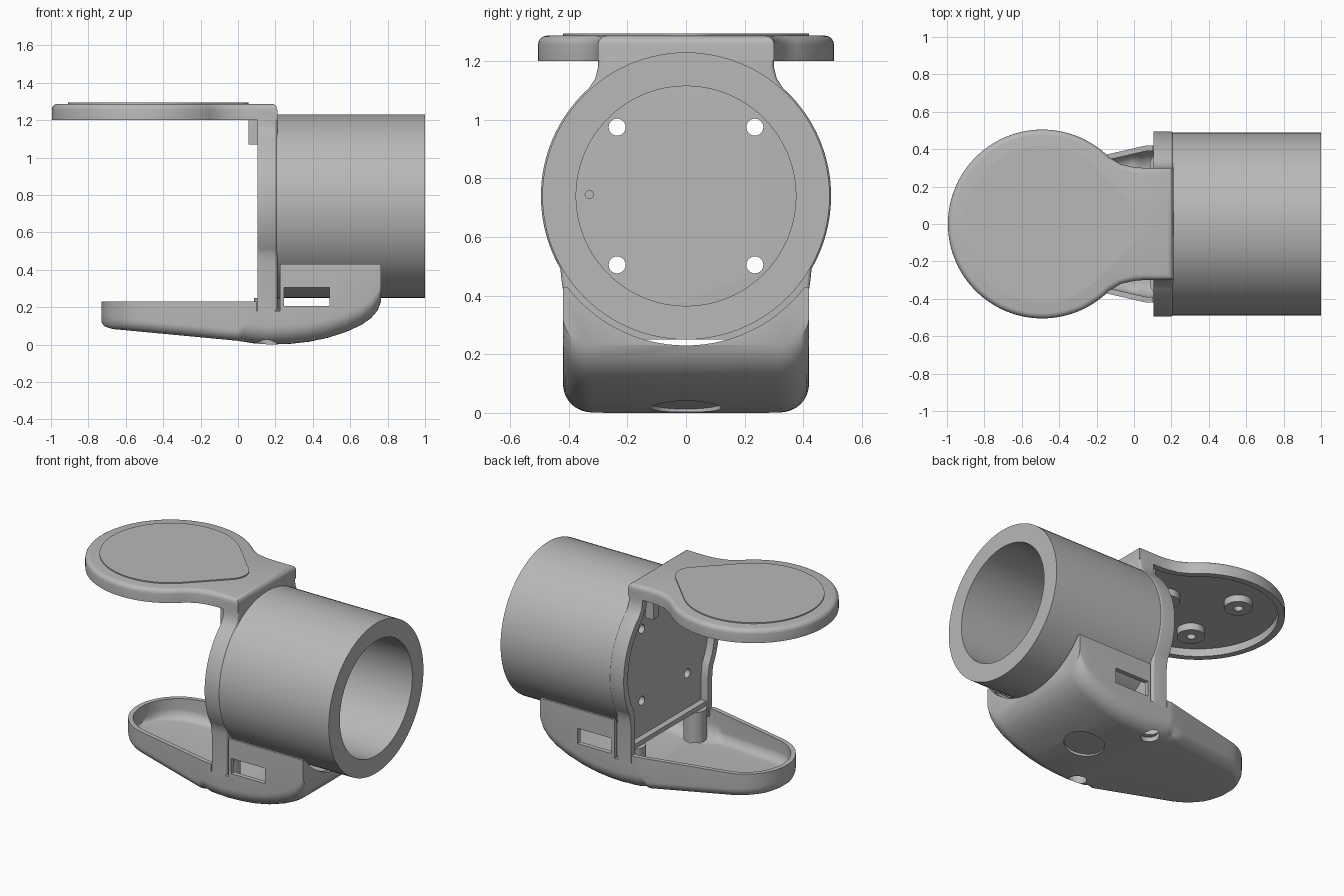
import bpy, bmesh
from math import sin, cos, pi, radians, sqrt

if "Cube" in bpy.data.objects:
    bpy.data.objects.remove(bpy.data.objects["Cube"])

grey = bpy.data.materials.new("matte grey")
grey.use_nodes = True
grey.diffuse_color = (0.48, 0.48, 0.48, 1)
grey.node_tree.nodes["Principled BSDF"].inputs["Base Color"].default_value = (0.48, 0.48, 0.48, 1)


def finish(name, bm):
    bmesh.ops.recalc_face_normals(bm, faces=bm.faces)
    mesh = bpy.data.meshes.new(name)
    bm.to_mesh(mesh)
    bm.free()
    mesh.materials.append(grey)
    obj = bpy.data.objects.new(name, mesh)
    bpy.context.collection.objects.link(obj)
    return obj


def prism(name, pts, axis, lo, hi, bevel=0):
    """Extrude a 2D outline along an axis, optionally rounding the far rim."""
    place = {"x": lambda u, v, h: (h, u, v),
             "y": lambda u, v, h: (u, h, v),
             "z": lambda u, v, h: (u, v, h)}[axis]
    bm = bmesh.new()
    low = [bm.verts.new(place(u, v, lo)) for u, v in pts]
    high = [bm.verts.new(place(u, v, hi)) for u, v in pts]
    n = len(pts)
    bm.faces.new(low)
    cap = bm.faces.new(high)
    for i in range(n):
        j = (i + 1) % n
        bm.faces.new((low[i], low[j], high[j], high[i]))
    bmesh.ops.recalc_face_normals(bm, faces=bm.faces)
    if bevel:
        bmesh.ops.bevel(bm, geom=list(cap.edges), offset=bevel, segments=4,
                        profile=0.5, affect="EDGES")
    return finish(name, bm)


def arc(cx, cy, r, a0, a1, n):
    return [(cx + r * cos(radians(a0 + (a1 - a0) * i / n)),
             cy + r * sin(radians(a0 + (a1 - a0) * i / n))) for i in range(n + 1)]


def disc(name, u, v, r, axis, lo, hi, n=32):
    return prism(name, arc(u, v, r, 0, 360, n)[:-1], axis, lo, hi)


def box(name, x0, x1, y0, y1, z0, z1):
    return prism(name, [(x0, y0), (x1, y0), (x1, y1), (x0, y1)], "z", z0, z1)


def cut(obj, *cutters):
    """Subtract the cutters, bake the result and drop the cutters."""
    for c in cutters:
        c.hide_render = True
        m = obj.modifiers.new("cut", "BOOLEAN")
        m.operation, m.solver, m.object = "DIFFERENCE", "EXACT", c
    bpy.context.view_layer.update()
    deps = bpy.context.evaluated_depsgraph_get()
    baked = bpy.data.meshes.new_from_object(obj.evaluated_get(deps))
    obj.modifiers.clear()
    obj.data = baked
    for c in cutters:
        bpy.data.objects.remove(c)
    return obj


def mirrored(pts):
    return pts + [(-u, v) for u, v in reversed(pts)]


AXIS_Z = 0.74

# Open tube
cut(disc("tube", 0, AXIS_Z, 0.49, "x", 0.205, 1.0, 96),
    disc("bore", 0, AXIS_Z, 0.375, "x", 0.1, 1.1, 96))


# Upright mounting wall with rim, legs and screw holes
def wall_outline(t, bottom, top):
    return mirrored([(0.42 - t, bottom), (0.42 - t, 0.42), (0.425 - t, 0.455)]
                    + arc(0, AXIS_Z, 0.495 - t, -30, 48, 30)
                    + [(0.31 - t, 1.14), (0.30 - t, 1.18), (0.30 - t, top)])


wall = prism("mounting_wall", wall_outline(0, 0.18, 1.24), "x", 0.105, 0.21, 0.015)
cutters = [prism("recess", wall_outline(0.045, 0.1, 1.2), "x", 0, 0.155),
           box("leg_gap", 0, 0.4, -0.37, 0.37, 0, 0.25),
           disc("pin_hole", -0.33, 0.745, 0.014, "x", 0.185, 0.4, 16)]
for y in (-0.235, 0.235):
    for z in (0.505, 0.975):
        cutters.append(disc("screw_hole", y, z, 0.029, "x", 0, 0.4, 24))
cut(wall, *cutters)
box("wall_ledge", 0.115, 0.165, -0.38, 0.38, 0.25, 0.28)


# Round lid, hollow underneath
def lid_outline(t, end):
    side = [(-0.07, 0.32 - t), (0, 0.304 - t), (0.05, 0.30 - t), (end, 0.30 - t)]
    return (arc(-0.49, 0, 0.505 - t, 45, 315, 80)
            + [(x, -y) for x, y in side] + side[::-1])


cut(prism("lid", lid_outline(0, 0.21), "z", 1.20, 1.287, 0.03),
    prism("lid_hollow", lid_outline(0.04, 0.105), "z", 1.1, 1.25))

# Teardrop panel on the lid
prism("lid_panel", arc(-0.49, 0, 0.42, 45, 315, 72) + arc(-0.063, 0, 0.118, -45, 45, 12),
      "z", 1.285, 1.294)

# Three screw bosses under the lid
for k in range(3):
    x, y = -0.49 + 0.248 * cos(2 * pi * k / 3), 0.248 * sin(2 * pi * k / 3)
    cut(disc("lid_boss", x, y, 0.083, "z", 1.205, 1.255),
        disc("boss_hole", x, y, 0.027, "z", 1.1, 1.24, 20))

# Tabs below the lid next to the wall
for s in (-1, 1):
    box("lid_tab", 0.055, 0.11, s * 0.23 - 0.03, s * 0.23 + 0.03, 1.07, 1.255)

# Base tray: lofted hull with a rounded nose
KEEL = [(-0.73, 0.12), (-0.715, 0.097), (-0.67, 0.083), (0, 0.02), (0.08, 0.007),
        (0.17, 0), (0.28, 0.004), (0.38, 0.015), (0.48, 0.036), (0.58, 0.068),
        (0.66, 0.105), (0.71, 0.14), (0.745, 0.18), (0.765, 0.23)]
NOSE_X, NOSE_R = -0.432, 0.298


def keel(x):
    for (x0, z0), (x1, z1) in zip(KEEL, KEEL[1:]):
        if x <= x1:
            return z0 + (z1 - z0) * max(0, x - x0) / (x1 - x0)
    return KEEL[-1][1]


def half_width(x, t):
    if x < -0.499:
        return max(0.02, sqrt(max(0, (NOSE_R - t) ** 2 - (x - NOSE_X) ** 2)))
    return min(0.42, 0.405 + 0.23 * x) - t


def hull(name, t, top):
    xs = [NOSE_X - (NOSE_R - t) * cos(radians(a)) for a in range(0, 76, 5)]
    xs += [-0.45 + 0.05 * i for i in range(9)] + [0, 0.03, 0.065]
    xs += [x for x, z in KEEL if 0.07 < x < 0.765 - t - 0.005] + [0.765 - t]
    bm = bmesh.new()
    rings = []
    for x in xs:
        w, b = half_width(x, t), keel(x + 0.8 * t * (x > 0.4)) + t
        r = min(0.1 if x > 0 else 0.06, 0.9 * w, 0.2)
        half = [(w, top)] + arc(w - r, b + r, r, 0, -90, 8)
        rings.append([bm.verts.new((x, y, z)) for y, z in mirrored(half)])
    for a, b in zip(rings, rings[1:]):
        for i in range(len(a)):
            j = (i + 1) % len(a)
            bm.faces.new((a[i], a[j], b[j], b[i]))
    bm.faces.new(rings[0])
    bm.faces.new(rings[-1])
    return finish(name, bm)


# Angled finger dimple cutter, square to the sloping underside
dimple = disc("dimple", 0, 0, 0.12, "z", -0.15, 0.018, 40)
dimple.location = (0.38, 0, 0.015)
dimple.rotation_euler = (0, radians(-9.5), 0)

cutters = [hull("hull_inside", 0.03, 0.6),
           box("tray_top", -1, 0.105, -1, 1, 0.23, 0.8),
           box("leg_notch", 0.1, 0.225, -1, 1, 0.18, 0.8),
           disc("tube_cradle", 0, AXIS_Z, 0.51, "x", 0.1, 1.1, 96),
           box("side_slot", 0.245, 0.49, -1, 1, 0.205, 0.305),
           dimple]
for s in (-1, 1):
    cutters.append(disc("screw_access", 0.155, s * 0.33, 0.055, "z", -0.1, 0.1))
cut(hull("base_tray", 0, 0.43), *cutters)

# Screw posts inside the base
for s in (-1, 1):
    cut(disc("screw_post", 0.155, s * 0.315, 0.07, "z", 0.05, 0.25),
        disc("post_hole", 0.155, s * 0.33, 0.028, "z", 0, 0.4, 20),
        disc("post_counterbore", 0.155, s * 0.33, 0.055, "z", 0, 0.1))

# Smooth shading with crisp edges
for obj in bpy.context.scene.objects:
    if obj.type == "MESH" and obj.data.materials and obj.data.materials[0] == grey:
        bpy.ops.object.select_all(action="DESELECT")
        obj.select_set(True)
        bpy.context.view_layer.objects.active = obj
        bpy.ops.object.shade_smooth_by_angle(angle=radians(30))
